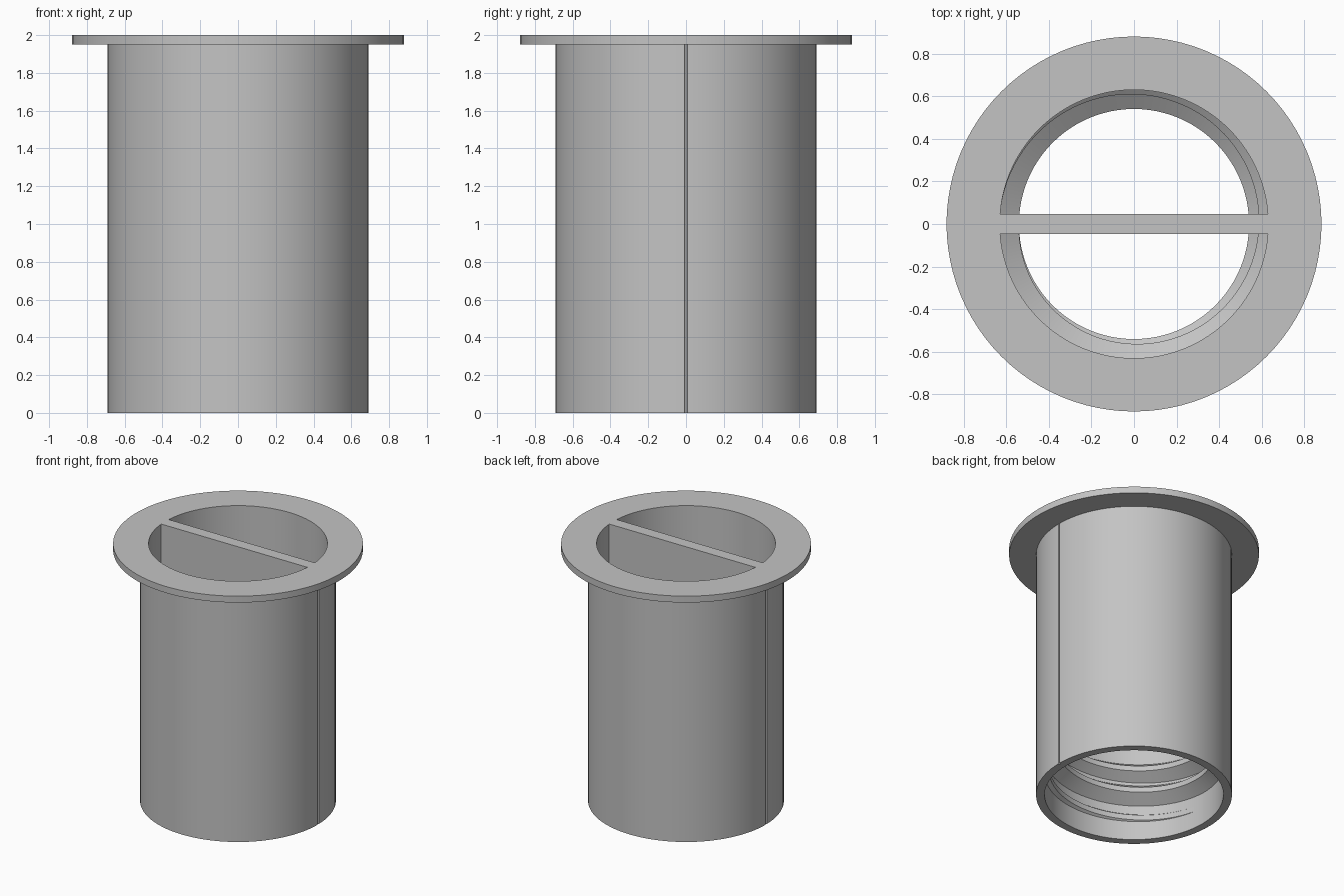
import bpy, bmesh, math

cube = bpy.data.objects.get("Cube")
if cube:
    bpy.data.objects.remove(cube, do_unlink=True)

OUTER, BORE, FLANGE = 0.69, 0.63, 0.88
TOP, FLANGE_Z = 2.0, 1.95

grey = bpy.data.materials.new("light grey plastic")
grey.use_nodes = True
colour = (0.55, 0.55, 0.55, 1)
grey.diffuse_color = colour
grey.node_tree.nodes["Principled BSDF"].inputs["Base Color"].default_value = colour


def skin(name, sections, closed):
    """Join equal cross-sections with quads; loop around if closed, else cap the ends."""
    bm = bmesh.new()
    rows = [[bm.verts.new(p) for p in s] for s in sections]
    n = len(rows[0])
    pairs = list(zip(rows, rows[1:]))
    if closed:
        pairs.append((rows[-1], rows[0]))
    else:
        bm.faces.new(rows[0])
        bm.faces.new(rows[-1])
    for a, b in pairs:
        for i in range(n):
            j = (i + 1) % n
            bm.faces.new((a[i], a[j], b[j], b[i]))
    bmesh.ops.recalc_face_normals(bm, faces=bm.faces)
    mesh = bpy.data.meshes.new(name)
    bm.to_mesh(mesh)
    bm.free()
    mesh.materials.append(grey)
    obj = bpy.data.objects.new(name, mesh)
    bpy.context.collection.objects.link(obj)
    bpy.ops.object.select_all(action="DESELECT")
    obj.select_set(True)
    bpy.context.view_layer.objects.active = obj
    bpy.ops.object.shade_smooth_by_angle(angle=math.radians(30))
    return obj


def polar(r, a, z):
    return (r * math.cos(a), r * math.sin(a), z)


# Flanged tube, with a fine vertical groove down each side
def tube_section(a, depth):
    wall = OUTER - depth
    profile = [(BORE, 0), (wall, 0), (wall, FLANGE_Z),
               (FLANGE, FLANGE_Z), (FLANGE, TOP), (BORE, TOP)]
    return [polar(r, a, z) for r, z in profile]


SIDES = 96
stops = []
for half in (0, math.pi):
    stops += [(half + s, d) for s, d in
              ((-0.010, 0), (-0.007, 0.012), (0.007, 0.012), (0.010, 0))]
    stops += [(half + math.tau * k / SIDES, 0) for k in range(1, SIDES // 2)]
skin("flanged_tube", [tube_section(a, d) for a, d in stops], closed=True)

# Internal thread: three right-handed turns, fading out at both ends
TURNS, PITCH, START_Z = 3, 0.18, 0.15
STEPS = TURNS * SIDES
thread = []
for k in range(STEPS + 1):
    t = TURNS * k / STEPS
    fade = min(1, t, TURNS - t)
    a = math.pi + math.tau * t
    z = START_Z + PITCH * t
    root = 0.026 + 0.062 * fade
    crest = BORE + 0.002 - 0.092 * fade
    thread.append([polar(BORE + 0.008, a, z - root), polar(crest, a, z - 0.02),
                   polar(crest, a, z + 0.02), polar(BORE + 0.008, a, z + root)])
skin("internal_thread", thread, closed=False)

# Dividing wall across the bore, flush with the flange
HALF_X, HALF_Y, BASE_Z = 0.632, 0.046, 0.72
skin("dividing_wall",
     [[(x, -HALF_Y, BASE_Z), (x, HALF_Y, BASE_Z), (x, HALF_Y, TOP), (x, -HALF_Y, TOP)]
      for x in (-HALF_X, HALF_X)], closed=False)
